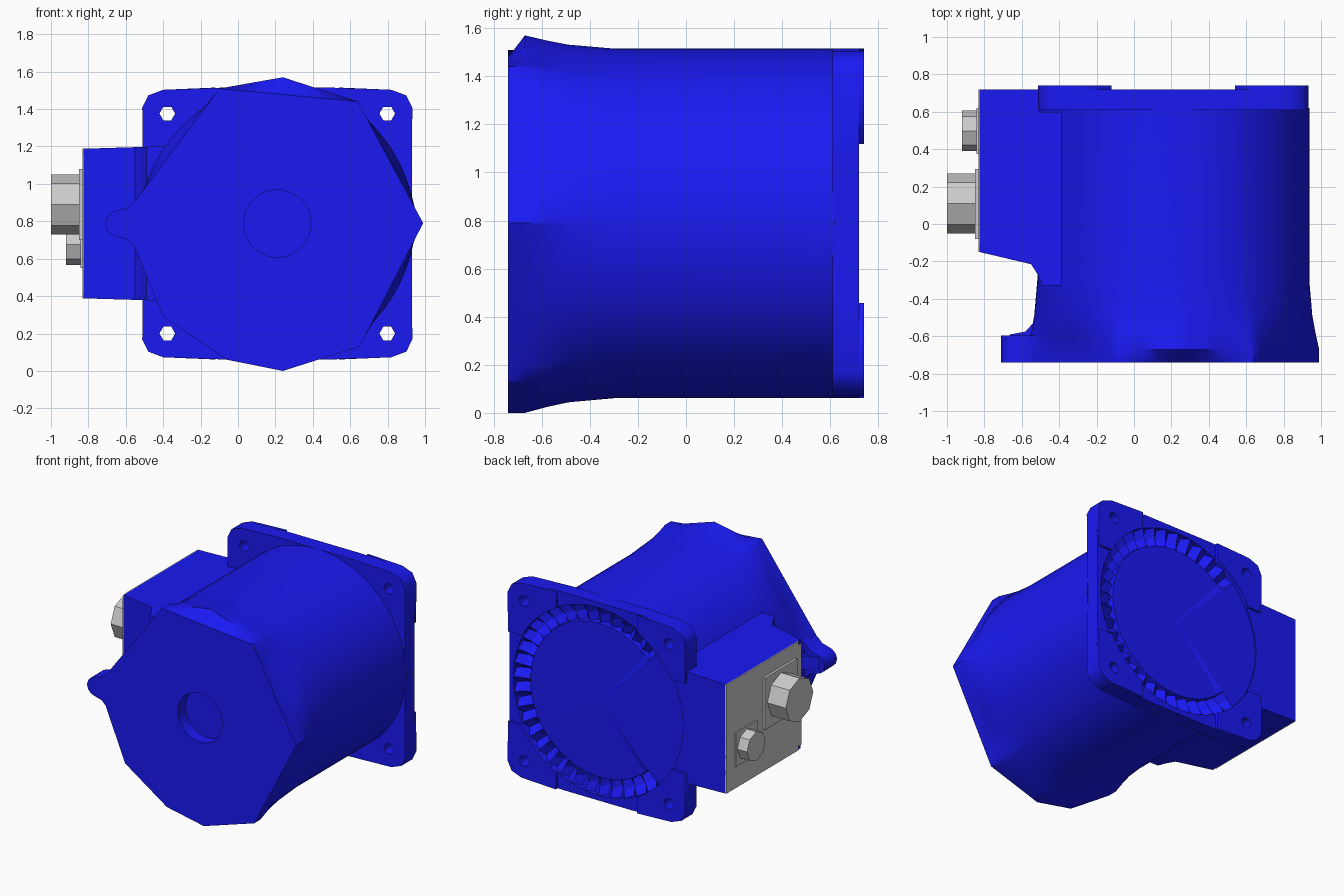
import bpy, bmesh, math
from math import sin, cos, pi, atan2, radians
from mathutils import Matrix

if "Cube" in bpy.data.objects:
    bpy.data.objects.remove(bpy.data.objects["Cube"])

CX, CZ = 0.21, 0.788      # motor axis
blue = bpy.data.materials.new("blue_paint")
blue.diffuse_color = (0.01, 0.01, 0.9, 1)
blue.use_nodes = True
blue.node_tree.nodes["Principled BSDF"].inputs["Base Color"].default_value = blue.diffuse_color


def finish(name, bm, mat=blue, smooth=None):
    bmesh.ops.remove_doubles(bm, verts=bm.verts, dist=0.0002)
    bmesh.ops.recalc_face_normals(bm, faces=bm.faces)
    me = bpy.data.meshes.new(name)
    bm.to_mesh(me)
    bm.free()
    ob = bpy.data.objects.new(name, me)
    bpy.context.collection.objects.link(ob)
    if mat:
        me.materials.append(mat)
    if smooth:
        bpy.ops.object.select_all(action='DESELECT')
        ob.select_set(True)
        bpy.context.view_layer.objects.active = ob
        bpy.ops.object.shade_smooth_by_angle(angle=radians(smooth))
    return ob


def loft(rings):
    """Skin equal-length rings of points."""
    bm = bmesh.new()
    vs = [[bm.verts.new(p) for p in r] for r in rings]
    n = len(rings[0])
    for a, b in zip(vs, vs[1:]):
        for i in range(n):
            j = (i + 1) % n
            bm.faces.new((a[i], a[j], b[j], b[i]))
    bm.faces.new(vs[0])
    bm.faces.new(vs[-1])
    return bm


def plate(name, loops, lo, hi, upright=True, smooth=None):
    """Flat outline with holes; spans lo..hi along y (upright) or z."""
    cu = bpy.data.curves.new(name, 'CURVE')
    cu.dimensions, cu.fill_mode, cu.extrude = '2D', 'BOTH', (hi - lo) / 2
    for pts in loops:
        sp = cu.splines.new('POLY')
        sp.points.add(len(pts) - 1)
        for p, (x, y) in zip(sp.points, pts):
            p.co = (x, y, 0, 1)
        sp.use_cyclic_u = True
    tmp = bpy.data.objects.new(name + "_outline", cu)
    bpy.context.collection.objects.link(tmp)
    bpy.context.view_layer.update()
    me = bpy.data.meshes.new_from_object(
        tmp.evaluated_get(bpy.context.evaluated_depsgraph_get()))
    bpy.data.objects.remove(tmp)
    bm = bmesh.new()
    bm.from_mesh(me)
    mid = (lo + hi) / 2
    if upright:
        bm.transform(Matrix.Translation((0, mid, 0)) @ Matrix.Rotation(pi / 2, 4, 'X'))
    else:
        bm.transform(Matrix.Translation((0, 0, mid)))
    return finish(name, bm, smooth=smooth)


def circle(x, z, r, n, start=0.0):
    return [(x + r * cos(start + 2 * pi * i / n), z + r * sin(start + 2 * pi * i / n)) for i in range(n)]


# Body: faceted front plate flaring into a round barrel, with a shallow bore
front = [(0.99, 0.79), (0.64, 1.44), (-0.10, 1.51), (-0.57, 0.88), (-0.57, 0.70),
         (-0.40, 0.29), (-0.06, 0.06), (0.24, 0.0), (0.65, 0.13)]
lip = front[:2] + [(0.24, 1.57)] + front[2:]


def reach(poly, t):
    """Distance from the axis to a polygon in direction t."""
    dx, dz = cos(t), sin(t)
    best = 0
    for (ax, az), (bx, bz) in zip(poly, poly[1:] + poly[:1]):
        ax, bx, az, bz = ax - CX, bx - CX, az - CZ, bz - CZ
        ex, ez = bx - ax, bz - az
        den = dx * ez - dz * ex
        if abs(den) < 1e-9:
            continue
        r, s = (ax * ez - az * ex) / den, (ax * dz - az * dx) / den
        if r > 0 and -1e-6 <= s <= 1 + 1e-6:
            best = max(best, r)
    return best


angles = sorted({round(2 * pi * i / 56, 3) for i in range(56)} |
                {round(atan2(z - CZ, x - CX) % (2 * pi), 3) for x, z in lip})


def ring(y, f):
    return [(CX + f(t) * cos(t), y, CZ + f(t) * sin(t)) for t in angles]


R = 0.727
finish("motor_body", loft([
    ring(-0.65, lambda t: 0.18), ring(-0.74, lambda t: 0.18),
    ring(-0.74, lambda t: reach(front, t)), ring(-0.67, lambda t: reach(lip, t)),
    ring(-0.58, lambda t: 0.5 * reach(lip, t) + 0.5 * 0.74),
    ring(-0.49, lambda t: 0.15 * reach(lip, t) + 0.85 * 0.737),
    ring(-0.30, lambda t: R), ring(0.62, lambda t: R)]), smooth=35)

# Rounded locating tab on the front plate
half = [(-0.50, 0.16), (-0.56, 0.115), (-0.59, 0.085), (-0.64, 0.072), (-0.675, 0.06), (-0.70, 0.035)]
tab = [(x, CZ + d) for x, d in half] + [(-0.71, CZ)] + [(x, CZ - d) for x, d in reversed(half)]
plate("front_tab", [tab], -0.74, -0.595, smooth=35)
neck = [(CX - 0.74, -0.62), (-0.69, -0.62), (-0.66, -0.59), (-0.58, -0.575), (-0.54, -0.53), (-0.52, -0.45), (-0.45, -0.45), (-0.45, -0.62)]
plate("tab_fillet", [neck[1:]], CZ - 0.05, CZ + 0.05, upright=False)

# Square rear flange with bolt holes
quarter = [(0.72, 0.28), (0.722, 0.62), (0.69, 0.685), (0.61, 0.715), (0.28, 0.727)]
quads = [(1, 1), (-1, 1), (-1, -1), (1, -1)]
outline = []
for sx, sz in quads:
    q = [(CX + sx * x, CZ + sz * z) for x, z in quarter]
    outline += q if sx * sz > 0 else q[::-1]
HOLE, VENT = 0.588, 0.69
bolts = [circle(CX + sx * HOLE, CZ + sz * HOLE, 0.042, 6) for sx, sz in quads]
plate("rear_flange", [outline, circle(CX, CZ, VENT, 80)] + bolts, 0.61, 0.72)

# Raised mounting pads at the flange corners
for (sx, sz), bolt in zip(quads, bolts):
    a0 = math.asin(0.33 / VENT)
    arc = [(VENT * cos(a), VENT * sin(a)) for a in [pi / 2 - a0 - i * (pi / 2 - 2 * a0) / 6 for i in range(7)]]
    pts = [(0.72, 0.33)] + quarter[1:4] + [(0.33, 0.727)] + arc
    plate("mounting_pad", [[(CX + sx * x, CZ + sz * z) for x, z in pts], bolt], 0.72, 0.74)

# Rear disc with a ring of vent fins, left plain beside the box
N = 80
disc = []
for r, high, low in ((VENT, 0.72, 0.68), (0.63, 0.70, 0.635), (0.57, 0.69, 0.65), (0.565, 0.70, 0.70), (0.02, 0.705, 0.705)):
    pts = []
    for i in range(N):
        t = 2 * pi * i / N
        plain = abs(t - pi) < radians(48)
        y = 0.71 if plain else (low if i % 2 else high)
        pts.append((CX + r * cos(t), y, CZ + r * sin(t)))
    disc.append(pts)
bm = loft([[(x, 0.61, z) for x, y, z in disc[0]]] + disc)
finish("vent_disc", bm)

# Connector box on the left side
plan = [(-0.825, 0.72), (-0.825, -0.15), (-0.55, -0.215), (-0.515, -0.27), (-0.49, -0.33),
        (-0.30, -0.33), (-0.30, 0.60), (-0.505, 0.60), (-0.505, 0.72)]


def box_ring(s):
    return [(x, y, CZ + s * (0.40 + 0.03 * (x + 0.825))) for x, y in plan]


finish("connector_box", loft([box_ring(-1), box_ring(1)]))


# Grey cover plate, sockets and their bases
def block(name, x0, x1, y0, y1, z0, z1):
    bm = bmesh.new()
    bmesh.ops.create_cube(bm, size=1)
    bm.transform(Matrix.Translation(((x0 + x1) / 2, (y0 + y1) / 2, (z0 + z1) / 2)) @
                 Matrix.Diagonal((x1 - x0, y1 - y0, z1 - z0, 1)))
    if name == "cover_plate":
        es = [e for e in bm.edges if all(v.co.y < 0 for v in e.verts)
              and abs(e.verts[0].co.x - e.verts[1].co.x) > 0.001]
        bmesh.ops.bevel(bm, geom=es, offset=0.03, segments=2, affect='EDGES')
    finish(name, bm, None)


def socket(name, x0, x1, y, z, r):
    bm = bmesh.new()
    bmesh.ops.create_cone(bm, cap_ends=True, segments=8, radius1=r, radius2=r, depth=x1 - x0)
    bm.transform(Matrix.Translation(((x0 + x1) / 2, y, z)) @ Matrix.Rotation(pi / 2, 4, 'Y'))
    finish(name, bm, None)


block("cover_plate", -0.832, -0.82, -0.15, 0.72, 0.388, 1.188)
block("large_socket_base", -0.85, -0.83, -0.08, 0.295, 0.70, 1.08)
socket("large_socket", -1.0, -0.84, 0.11, 0.89, 0.16)
block("small_socket_base", -0.842, -0.83, 0.375, 0.62, 0.55, 0.80)
socket("small_socket", -0.92, -0.835, 0.498, 0.675, 0.108)
